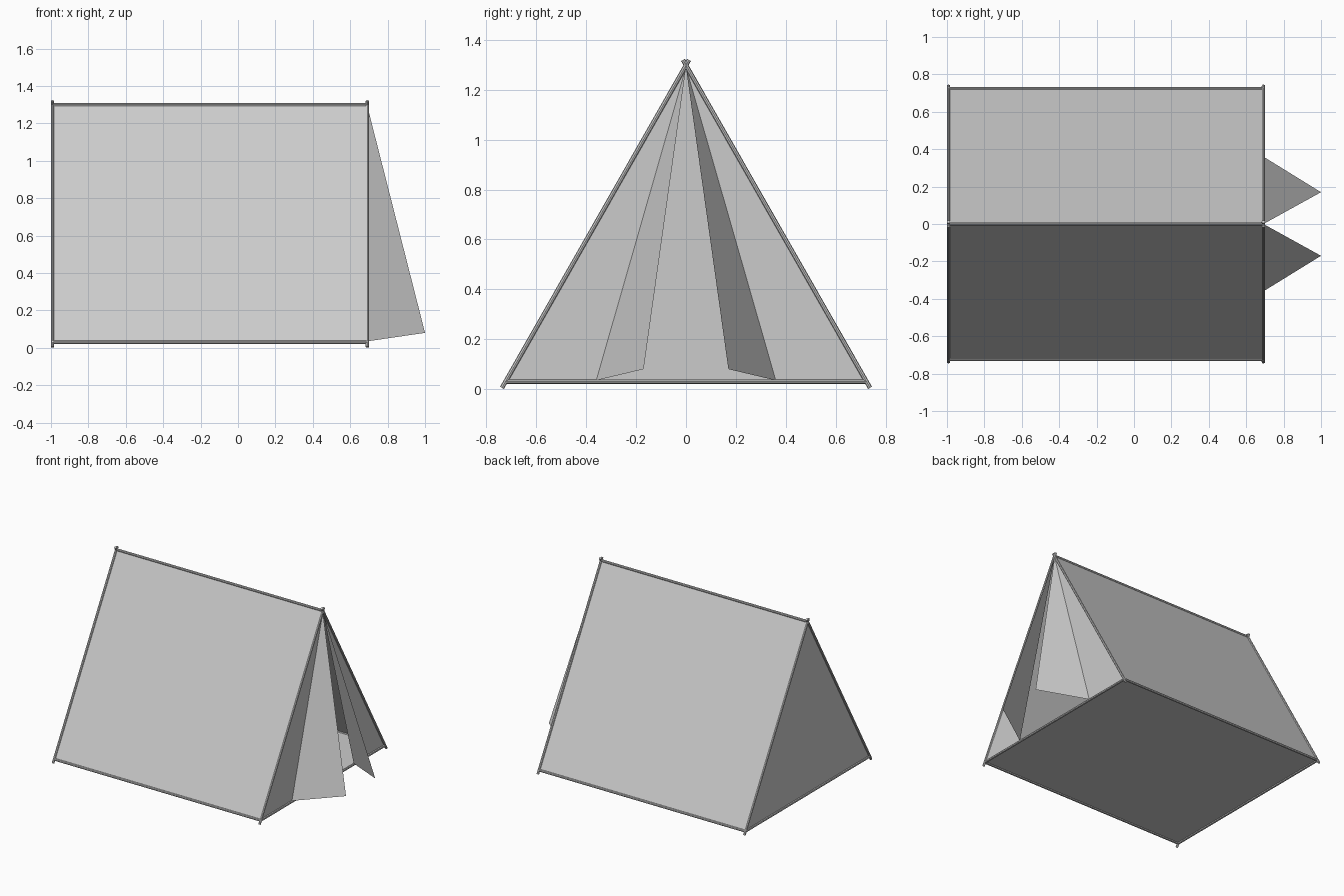
import bpy
import bmesh
from mathutils import Vector

cube = bpy.data.objects.get("Cube")
if cube:
    bpy.data.objects.remove(cube, do_unlink=True)

# One plain grey for cloth and poles
grey = bpy.data.materials.new("light grey")
grey.use_nodes = True
colour = (0.6, 0.6, 0.6, 1)
grey.diffuse_color = colour
grey.node_tree.nodes["Principled BSDF"].inputs["Base Color"].default_value = colour

BACK, FRONT = -0.992, 0.692    # closed end and door end
RIDGE, BASE = 1.30, 0.03       # heights of ridge and floor
HALF, FOLD = 0.724, 0.36       # half width of tent and of doorway
RADIUS = 0.009


def finish(bm, name):
    mesh = bpy.data.meshes.new(name)
    bm.to_mesh(mesh)
    bm.free()
    mesh.materials.append(grey)
    obj = bpy.data.objects.new(name, mesh)
    bpy.context.collection.objects.link(obj)
    return obj


def sheet(name, *corners):
    """A single flat piece of cloth."""
    bm = bmesh.new()
    bm.faces.new([bm.verts.new(c) for c in corners])
    return finish(bm, name)


def pole(name, start, end):
    """A straight faceted pole between two points."""
    start, end = Vector(start), Vector(end)
    axis = end - start
    bm = bmesh.new()
    bmesh.ops.create_cone(bm, cap_ends=True, segments=8, radius1=RADIUS,
                          radius2=RADIUS, depth=axis.length)
    turn = axis.to_track_quat('Z', 'Y').to_matrix().to_4x4()
    turn.translation = (start + end) / 2
    bm.transform(turn)
    return finish(bm, name)


# Ridge, floor and closed end
pole("ridge_pole", (BACK, 0, RIDGE), (FRONT, 0, RIDGE))
sheet("floor", (BACK, -HALF, BASE), (BACK, HALF, BASE),
      (FRONT, HALF, BASE), (FRONT, -HALF, BASE))
sheet("back_wall", (BACK, -HALF, BASE), (BACK, 0, RIDGE), (BACK, HALF, BASE))

# Crossed leaning poles and the ground bar at each end
for end, x in (("back", BACK), ("door", FRONT)):
    pole(end + "_ground_bar", (x, -HALF, BASE), (x, HALF, BASE))
    for side, s in (("right", -1), ("left", 1)):
        pole(f"{end}_{side}_leaning_pole",
             (x, s * 0.738, 0.005), (x, -s * 0.012, 1.32))

# Roof, side bar, door wall and folded-out door flap on each side
for side, s in (("right", -1), ("left", 1)):
    apex = (FRONT, 0, RIDGE - 0.01)
    hinge = (FRONT, s * FOLD, BASE + 0.005)
    roof = [(BACK, s * HALF, BASE), (FRONT, s * HALF, BASE),
            (FRONT, 0, RIDGE), (BACK, 0, RIDGE)]
    wall = [(FRONT, s * HALF, BASE), hinge, apex]
    flap = [hinge, (1, s * 0.17, 0.08), apex]
    if s > 0:
        roof.reverse()
    else:
        wall.reverse()
        flap.reverse()
    pole(side + "_ground_bar", (BACK, s * HALF, BASE), (FRONT, s * HALF, BASE))
    sheet(side + "_roof", *roof)
    sheet(side + "_door_wall", *wall)
    sheet(side + "_door_flap", *flap)
